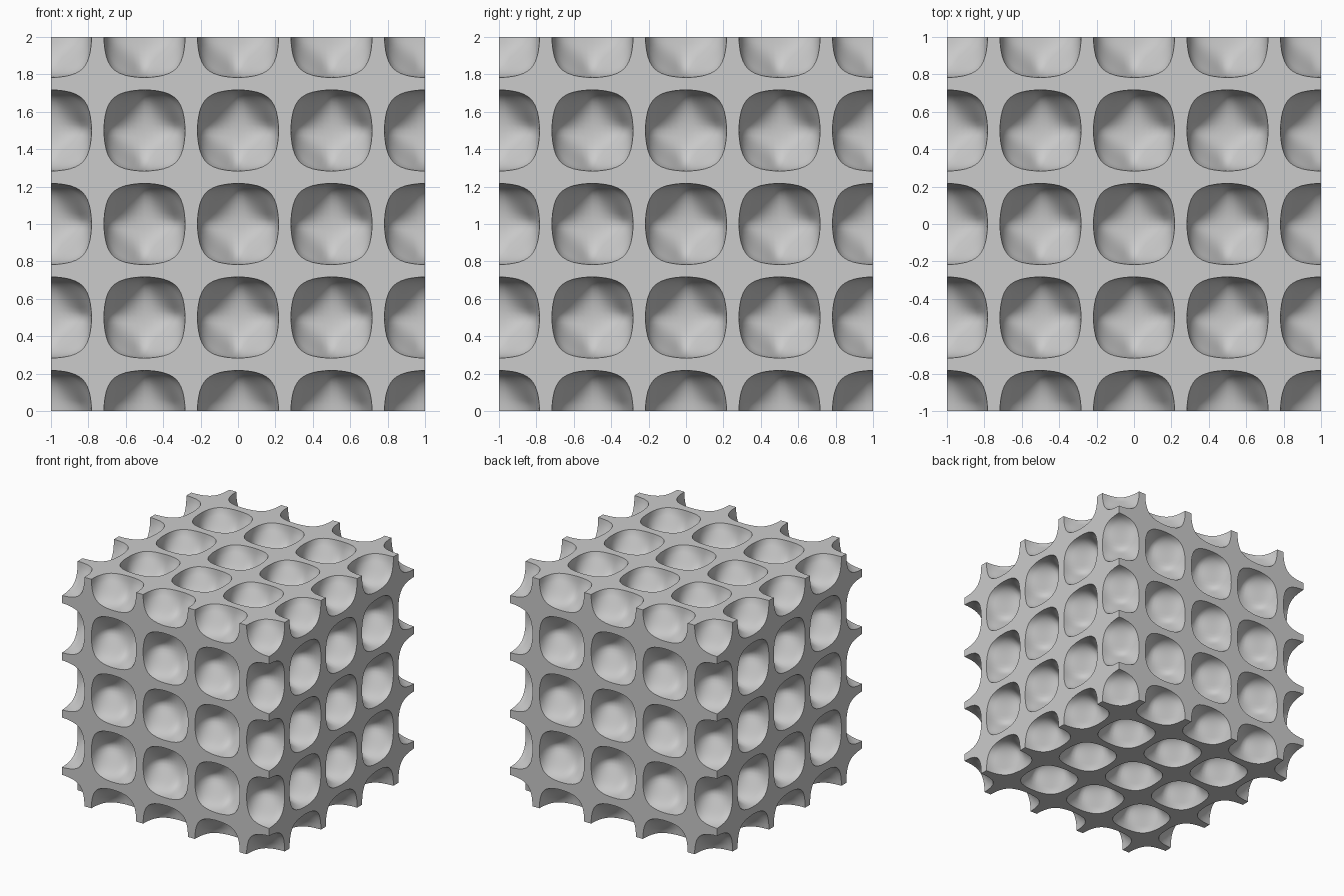
import bpy
import bmesh
import itertools
import math
from mathutils import Vector

if "Cube" in bpy.data.objects:
    bpy.data.objects.remove(bpy.data.objects["Cube"], do_unlink=True)

PITCH = 0.5         # spacing of the cavities
BLEND = 0.96        # how far the cavity bulges towards its neighbours
LEVEL = 0.21        # wall thickness of the periodic surface
STEPS = 12          # mesh segments across a cavity
STOPS = [i * PITCH for i in range(-2, 3)]


def field(p):
    """Periodic function that is positive inside a cavity."""
    a, b, c = (math.cos(2 * math.pi * v / PITCH) for v in p)
    return a + b + c + BLEND * a * b * c - LEVEL


def rounded(p):
    """Pull a point of the cubic cell onto the rounded cavity wall."""
    low, high = 0.0, 1.0
    for _ in range(24):
        mid = (low + high) / 2
        if field(p * mid) > 0:
            low = mid
        else:
            high = mid
    return p * low


def inside(p):
    return max(abs(v) for v in p) < 1.0001


bm = bmesh.new()
welded = {}


def vert(p):
    key = tuple(round(v, 4) for v in p)
    if key not in welded:
        welded[key] = bm.verts.new(p + Vector((0, 0, 1)))
    return welded[key]


def add_face(points):
    bm.faces.new([vert(p) for p in points])


# Cubic cell grid that shapes every cavity
cell = bmesh.new()
bmesh.ops.create_cube(cell, size=PITCH)
bmesh.ops.subdivide_edges(cell, edges=cell.edges[:], cuts=STEPS - 1, use_grid_fill=True)
wall = [[rounded(v.co) for v in reversed(f.verts)] for f in cell.faces]
cell.free()

# Cavities on a cubic lattice, those on the border cut open by the outer planes
for centre in itertools.product(STOPS, repeat=3):
    centre = Vector(centre)
    for face in wall:
        points = [p + centre for p in face]
        if all(inside(p) for p in points):
            add_face(points)

# Square outline of one cell, walked counter-clockwise
half = PITCH / 2
outline = []
for turn in range(4):
    c, s = round(math.cos(turn * math.pi / 2)), round(math.sin(turn * math.pi / 2))
    for i in range(STEPS):
        t = -half + PITCH * i / STEPS
        outline.append((half * c - t * s, half * s + t * c))


def place(axis, u, v, w):
    """Put plane coordinates u, v at height w along the given axis."""
    p = Vector((0, 0, 0))
    p[axis], p[(axis + 1) % 3], p[(axis + 2) % 3] = w, u, v
    return p


# Six flat outer grilles, each tile a square with a rounded opening
for axis, side in itertools.product(range(3), (-1, 1)):
    ring = [place(axis, u, v, 0) for u, v in outline]
    rim = [rounded(p) for p in ring]
    for a, b in itertools.product(STOPS, repeat=2):
        centre = place(axis, a, b, side)
        for i in range(len(ring)):
            quad = (ring[i - 1], ring[i], rim[i], rim[i - 1])
            points = [centre + r for r in quad]
            if all(inside(r) for r in points):
                add_face(points if side > 0 else points[::-1])

mesh = bpy.data.meshes.new("lattice_block")
bm.to_mesh(mesh)
bm.free()
block = bpy.data.objects.new("lattice_block", mesh)
bpy.context.collection.objects.link(block)

# Plain grey finish
grey = bpy.data.materials.new("light_grey")
grey.use_nodes = True
colour = (0.6, 0.6, 0.6, 1)
grey.diffuse_color = colour
grey.node_tree.nodes["Principled BSDF"].inputs["Base Color"].default_value = colour
mesh.materials.append(grey)

bpy.context.view_layer.objects.active = block
block.select_set(True)
bpy.ops.object.shade_smooth_by_angle(angle=math.radians(40))
